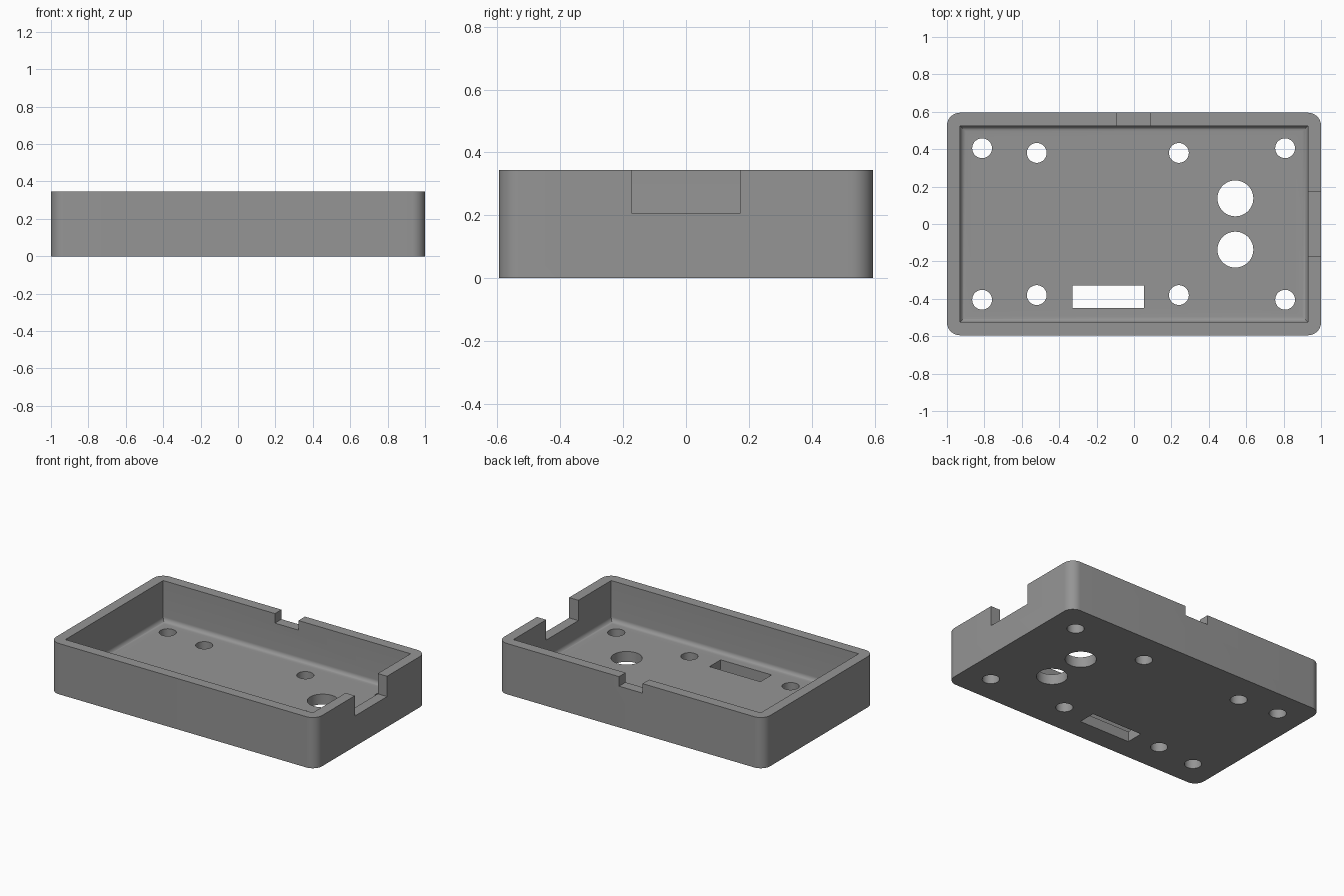
import bpy
import bmesh
import math

if "Cube" in bpy.data.objects:
    bpy.data.objects.remove(bpy.data.objects["Cube"])

L, W, H = 1.0, 0.595, 0.345        # half length, half width, height
WALL, FLOOR = 0.07, 0.07
CORNER, FILLET = 0.07, 0.03

grey = bpy.data.materials.new("plain grey")
grey.diffuse_color = (0.3, 0.3, 0.3, 1)
grey.use_nodes = True
grey.node_tree.nodes["Principled BSDF"].inputs["Base Color"].default_value = grey.diffuse_color


def loft(name, rings):
    """Closed solid through stacked rings of equal point count."""
    bm = bmesh.new()
    loops = [[bm.verts.new(p) for p in ring] for ring in rings]
    n = len(loops[0])
    for a, b in zip(loops, loops[1:]):
        for i in range(n):
            j = (i + 1) % n
            bm.faces.new((a[i], a[j], b[j], b[i]))
    bm.faces.new(loops[0][::-1])
    bm.faces.new(loops[-1])
    bmesh.ops.recalc_face_normals(bm, faces=bm.faces)
    mesh = bpy.data.meshes.new(name)
    bm.to_mesh(mesh)
    bm.free()
    mesh.materials.append(grey)
    obj = bpy.data.objects.new(name, mesh)
    bpy.context.collection.objects.link(obj)
    return obj


def rect(x0, x1, y0, y1, z):
    return [(x0, y0, z), (x1, y0, z), (x1, y1, z), (x0, y1, z)]


def block(name, x0, x1, y0, y1, z0, z1):
    return loft(name, [rect(x0, x1, y0, y1, z) for z in (z0, z1)])


def drill(name, x, y, r, n=48):
    def ring(z):
        return [(x + r * math.cos(2 * math.pi * i / n),
                 y + r * math.sin(2 * math.pi * i / n), z) for i in range(n)]
    return loft(name, [ring(-0.1), ring(0.2)])


# Outer shell with rounded vertical corners
def outline(z, steps=12):
    pts = []
    for k, (sx, sy) in enumerate([(1, 1), (-1, 1), (-1, -1), (1, -1)]):
        for i in range(steps + 1):
            a = math.pi / 2 * (k + i / steps)
            pts.append((sx * (L - CORNER) + CORNER * math.cos(a),
                        sy * (W - CORNER) + CORNER * math.sin(a), z))
    return pts


case = loft("enclosure_tray", [outline(0), outline(H)])

# Cavity with a rounded edge around the floor
rings = []
for i in range(9):
    a = math.pi / 2 * i / 8
    inset = WALL + FILLET * (1 - math.sin(a))
    x, y = L - inset, W - inset
    rings.append(rect(-x, x, -y, y, FLOOR + FILLET * (1 - math.cos(a))))
x, y = L - WALL, W - WALL
rings.append(rect(-x, x, -y, y, H + 0.1))
cutters = [loft("cavity_cutter", rings)]

# Notches in the right and back walls
cutters.append(block("side_notch_cutter", 0.88, 1.1, -0.173, 0.173, 0.207, H + 0.1))
cutters.append(block("back_notch_cutter", -0.09, 0.087, 0.48, 0.7, 0.28, H + 0.1))

# Slot in the floor
cutters.append(block("slot_cutter", -0.33, 0.053, -0.448, -0.328, -0.1, 0.2))

# Screw holes and the two large round openings
for s in (-1, 1):
    for hx, hy, r in [(-0.812, 0.405, 0.053), (0.808, 0.405, 0.053),
                      (-0.52, 0.38, 0.053), (0.24, 0.38, 0.053),
                      (0.542, 0.137, 0.096)]:
        cutters.append(drill("hole_cutter", hx, s * hy, r))

# Cut everything out of the shell
bpy.context.view_layer.objects.active = case
for cutter in cutters:
    cutter.hide_render = True
    mod = case.modifiers.new("cut", 'BOOLEAN')
    mod.operation = 'DIFFERENCE'
    mod.solver = 'EXACT'
    mod.object = cutter
    bpy.ops.object.modifier_apply(modifier=mod.name)
    bpy.data.objects.remove(cutter)

# One colour, smooth rounds with crisp edges
case.data.materials.clear()
case.data.materials.append(grey)
for p in case.data.polygons:
    p.material_index = 0
bpy.ops.object.select_all(action='DESELECT')
case.select_set(True)
bpy.ops.object.shade_smooth_by_angle(angle=math.radians(30))
